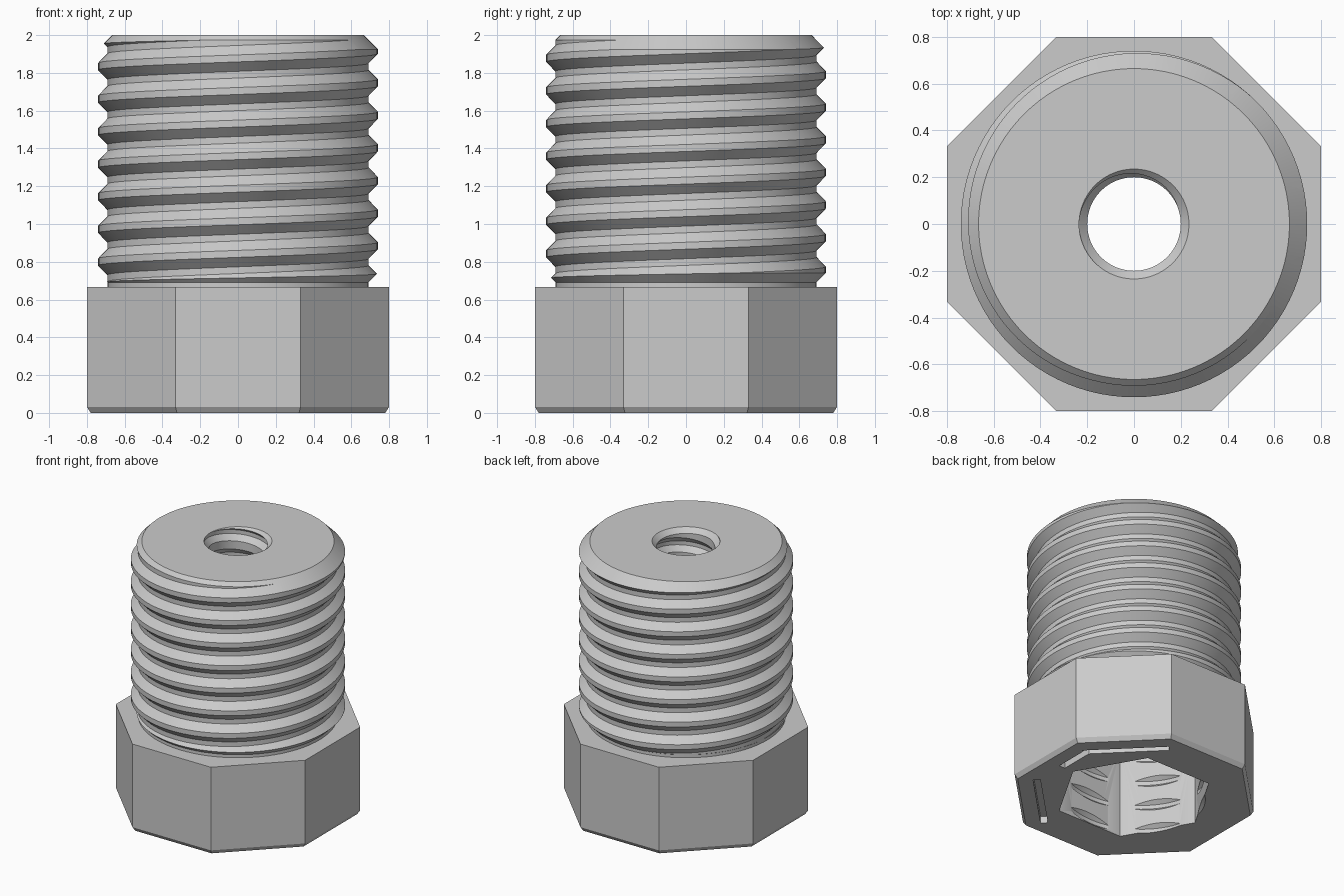
import bpy, bmesh, math
from math import pi, cos, sin, radians

cube = bpy.data.objects.get("Cube")
if cube:
    bpy.data.objects.remove(cube, do_unlink=True)

steel = bpy.data.materials.new("grey metal")
steel.use_nodes = True
GREY = (0.6, 0.6, 0.6, 1)
steel.diffuse_color = GREY
steel.node_tree.nodes["Principled BSDF"].inputs["Base Color"].default_value = GREY
PITCH = 0.1725
SEG = 96


def make(name, bm):
    bmesh.ops.recalc_face_normals(bm, faces=bm.faces)
    mesh = bpy.data.meshes.new(name)
    bm.to_mesh(mesh)
    bm.free()
    mesh.materials.append(steel)
    ob = bpy.data.objects.new(name, mesh)
    bpy.context.collection.objects.link(ob)
    return ob


def stack(name, profile, sides, turn=0.0):
    """Solid made of regular polygon rings given as (circumradius, z)."""
    bm = bmesh.new()
    rings = [[bm.verts.new((r * cos(turn + 2 * pi * i / sides),
                            r * sin(turn + 2 * pi * i / sides), z))
              for i in range(sides)] for r, z in profile]
    for a, b in zip(rings, rings[1:]):
        for i in range(sides):
            j = (i + 1) % sides
            bm.faces.new((a[i], a[j], b[j], b[i]))
    bm.faces.new(rings[0][::-1])
    bm.faces.new(rings[-1])
    return make(name, bm)


def thread(name, minor, major, crest, flank, pitch, phase, z0, z1):
    """Solid right-hand screw; phase is the crest height at angle zero."""
    profile = ((minor, -crest / 2 - flank), (major, -crest / 2),
               (major, crest / 2), (minor, crest / 2 + flank))
    start = phase - pitch * (math.ceil((phase - z0) / pitch) + 2)
    steps = SEG * (math.ceil((z1 - start) / pitch) + 2)
    bm = bmesh.new()
    rows = []
    for i in range(steps):
        a = 2 * pi * i / SEG
        rows.append([bm.verts.new((r * cos(a), r * sin(a), start + pitch * i / SEG + dz))
                     for r, dz in profile])
    for i in range(steps - 1):
        a, b = list(rows[i]), list(rows[i + 1])
        if i + 1 + SEG < steps:
            a.append(rows[i + SEG][0])
            b.append(rows[i + 1 + SEG][0])
        for m in range(len(a) - 1):
            bm.faces.new((a[m], b[m], b[m + 1], a[m + 1]))
    # Trim to length and close both ends
    for z, side in ((z0, -1), (z1, 1)):
        bmesh.ops.bisect_plane(bm, geom=bm.verts[:] + bm.edges[:] + bm.faces[:],
                               plane_co=(0, 0, z), plane_no=(0, 0, side), clear_outer=True)
        rim = [e for e in bm.edges if e.is_boundary
               and all(abs(v.co.z - z) < 1e-4 for v in e.verts)]
        bmesh.ops.holes_fill(bm, edges=rim, sides=0)
    return make(name, bm)


def slot(name, angle, offset, length):
    """Shallow engraved bar parallel to one side of the head."""
    bm = bmesh.new()
    bmesh.ops.create_cube(bm, size=1)
    for v in bm.verts:
        x, y = 0.65 + v.co.x * 0.05, offset + v.co.y * length
        v.co = (x * cos(angle) - y * sin(angle), x * sin(angle) + y * cos(angle), v.co.z * 0.1)
    return make(name, bm)


def combine(target, other, operation):
    mod = target.modifiers.new("join", "BOOLEAN")
    mod.solver = "EXACT"
    mod.operation = operation
    mod.object = other
    bpy.context.view_layer.objects.active = target
    bpy.ops.object.modifier_apply(modifier=mod.name)
    bpy.data.objects.remove(other, do_unlink=True)


# Octagonal head with a small chamfer underneath
oct_r = 0.8 / cos(pi / 8)
head = stack("octagonal_fitting", [(oct_r - 0.022, 0), (oct_r, 0.032), (oct_r, 0.667)], 8, pi / 8)

# Threaded shank, tapered at both ends
shank = thread("shank", 0.692, 0.741, 0.037, 0.05, PITCH, 1.92, 0.55, 2.1)
envelope = stack("envelope", [(0.69, 0.6), (0.69, 0.69), (0.77, 0.77), (0.77, 1.895), (0.665, 2)], SEG)
combine(shank, envelope, "INTERSECT")
combine(head, shank, "UNION")

# Hexagonal socket bitten by an inner thread
combine(head, stack("socket", [(0.55, -0.1), (0.55, 0.7)], 6), "DIFFERENCE")
combine(head, thread("socket_thread", 0.44, 0.505, 0.03, 0.06, 0.19, 0.09, -0.05, 0.68), "DIFFERENCE")

# Threaded bore with a countersunk mouth
combine(head, thread("bore", 0.2, 0.235, 0.03, 0.04, PITCH, 1.9, 0.6, 2.1), "DIFFERENCE")
combine(head, stack("mouth", [(0.19, 1.955), (0.235, 2), (0.235, 2.05)], SEG), "DIFFERENCE")

# Grooves in the underside
for k in range(4):
    combine(head, slot("groove", radians(45 + 90 * k), 0, 0.6), "DIFFERENCE")
for k in range(2):
    combine(head, slot("groove_return", pi * k, 0.14, 0.28), "DIFFERENCE")

bpy.ops.object.select_all(action="DESELECT")
head.select_set(True)
bpy.context.view_layer.objects.active = head
bpy.ops.object.shade_smooth_by_angle(angle=radians(25))
